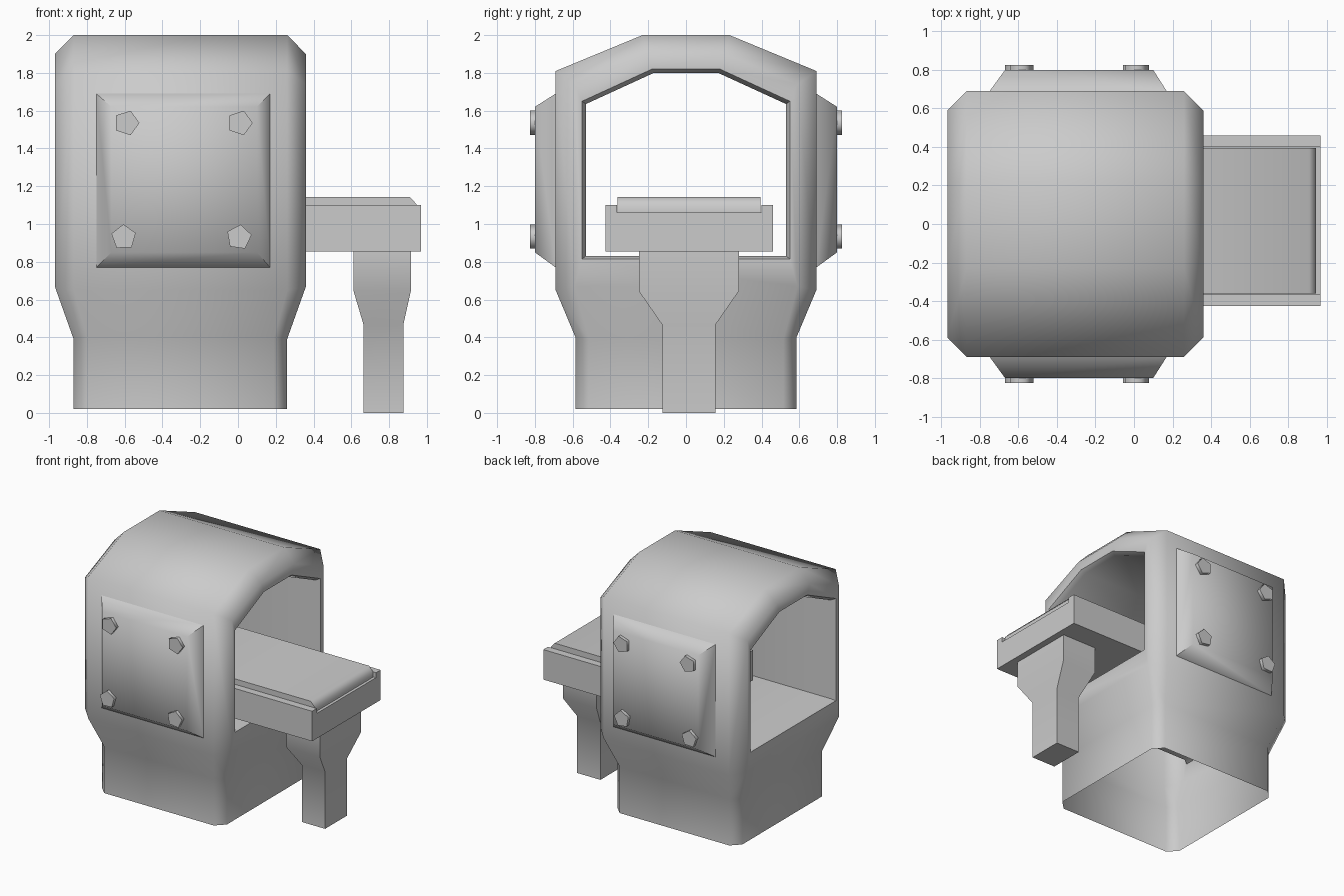
import bpy, math

if "Cube" in bpy.data.objects:
    bpy.data.objects.remove(bpy.data.objects["Cube"])

CX = -0.305  # centre of the housing along x


def make(name, verts, faces, angle=50):
    me = bpy.data.meshes.new(name)
    me.from_pydata(verts, [], faces)
    import bmesh
    bm = bmesh.new()
    bm.from_mesh(me)
    bmesh.ops.recalc_face_normals(bm, faces=bm.faces)
    bm.to_mesh(me)
    bm.free()
    me.polygons.foreach_set("use_smooth", [True] * len(me.polygons))
    me.set_sharp_from_angle(angle=math.radians(angle))
    ob = bpy.data.objects.new(name, me)
    bpy.context.collection.objects.link(ob)
    return ob


def loft(name, rings, angle=50):
    """Skin equal-length closed rings and cap both ends."""
    n = len(rings[0])
    verts = [p for r in rings for p in r]
    faces = [[k * n + i, k * n + (i + 1) % n, (k + 1) * n + (i + 1) % n, (k + 1) * n + i]
             for k in range(len(rings) - 1) for i in range(n)]
    faces += [list(range(n)), list(range(len(verts) - n, len(verts)))]
    return make(name, verts, faces, angle)


def mirror(chain):
    """Half profile (x, y, z) continued over to the -y side."""
    return chain + [(x, -y, z) for x, y, z in reversed(chain)]


# housing: half profiles as (distance from CX, y, z)
full = mirror([(.495, .585, .02), (.495, .585, .40), (.565, .69, .65), (.565, .69, 1.81), (.565, .23, 2.0)])
rim = mirror([(.565, .515, .02), (.565, .515, .39), (.665, .59, .67), (.665, .59, 1.74), (.665, .21, 1.90)])
lip = mirror([(.665, .55, .815), (.665, .55, 1.65), (.665, .18, 1.82)])
bore = mirror([(.63, .53, .83), (.63, .53, 1.635), (.63, .17, 1.80)])
verts, faces = [], []
for s in (1, -1):
    b = len(verts)
    verts += [(CX + s * x, y, z) for x, y, z in full + rim + lip + bore]
    F, R, L, T = b, b + 10, b + 20, b + 26
    faces += [[F + i, F + i + 1, R + i + 1, R + i] for i in range(9)]
    faces += [[R + i + 2, R + i + 3, L + i + 1, L + i] for i in range(5)]
    faces += [[R + 2, R + 7, L + 5, L], [R + 1, R + 8, R + 7, R + 2], [R, R + 9, R + 8, R + 1]]
    faces += [[L + i, L + (i + 1) % 6, T + (i + 1) % 6, T + i] for i in range(6)]
faces += [[i, i + 1, 33 + i, 32 + i] for i in range(9)]
faces += [[26 + i, 26 + (i + 1) % 6, 58 + (i + 1) % 6, 58 + i] for i in range(6)]
make("scanner_housing", verts, faces)

# side cover panels with five-sided bolts
for s, side in ((-1, "front"), (1, "back")):
    rings = []
    for y, x0, x1, z0, z1 in ((.69, -.75, .17, .77, 1.69), (.80, -.67, .10, .85, 1.62)):
        rings.append([(x0, s * y, z0), (x1, s * y, z0), (x1, s * y, z1), (x0, s * y, z1)])
    loft(side + "_cover_panel", rings, 60)
    for k, (x, z, turn) in enumerate(((-.59, 1.535, 0), (.01, 1.535, 0), (-.605, .93, 20), (.005, .93, 10))):
        ring = [(x + .068 * math.cos(math.radians(turn + 72 * i)),
                 z + .068 * math.sin(math.radians(turn + 72 * i))) for i in range(5)]
        loft(f"{side}_bolt_{k + 1}", [[(a, s * y, c) for a, c in ring] for y in (.78, .827)], 75)

# table tray with raised side rails
tray = [(-.425, .855), (.46, .855), (.46, 1.10), (.40, 1.10), (.40, 1.06),
        (-.365, 1.06), (-.365, 1.10), (-.425, 1.10)]
loft("table_tray", [[(x, y, z) for y, z in tray] for x in (-.31, .968)])

# padded top, bevelled at the foot end
pad = [(-.30, 1.06), (.945, 1.06), (.945, 1.105), (.91, 1.143), (-.30, 1.143)]
loft("table_pad", [[(x, y, z) for x, z in pad] for y in (-.362, .395)])

# pillar under the table
rings = []
for z, x0, x1, y0, y1 in ((0, .665, .875, -.125, .155), (.465, .665, .875, -.125, .155),
                          (.645, .612, .915, -.25, .28), (.86, .612, .915, -.25, .28)):
    rings.append([(x0, y0, z), (x1, y0, z), (x1, y1, z), (x0, y1, z)])
loft("table_pillar", rings)
